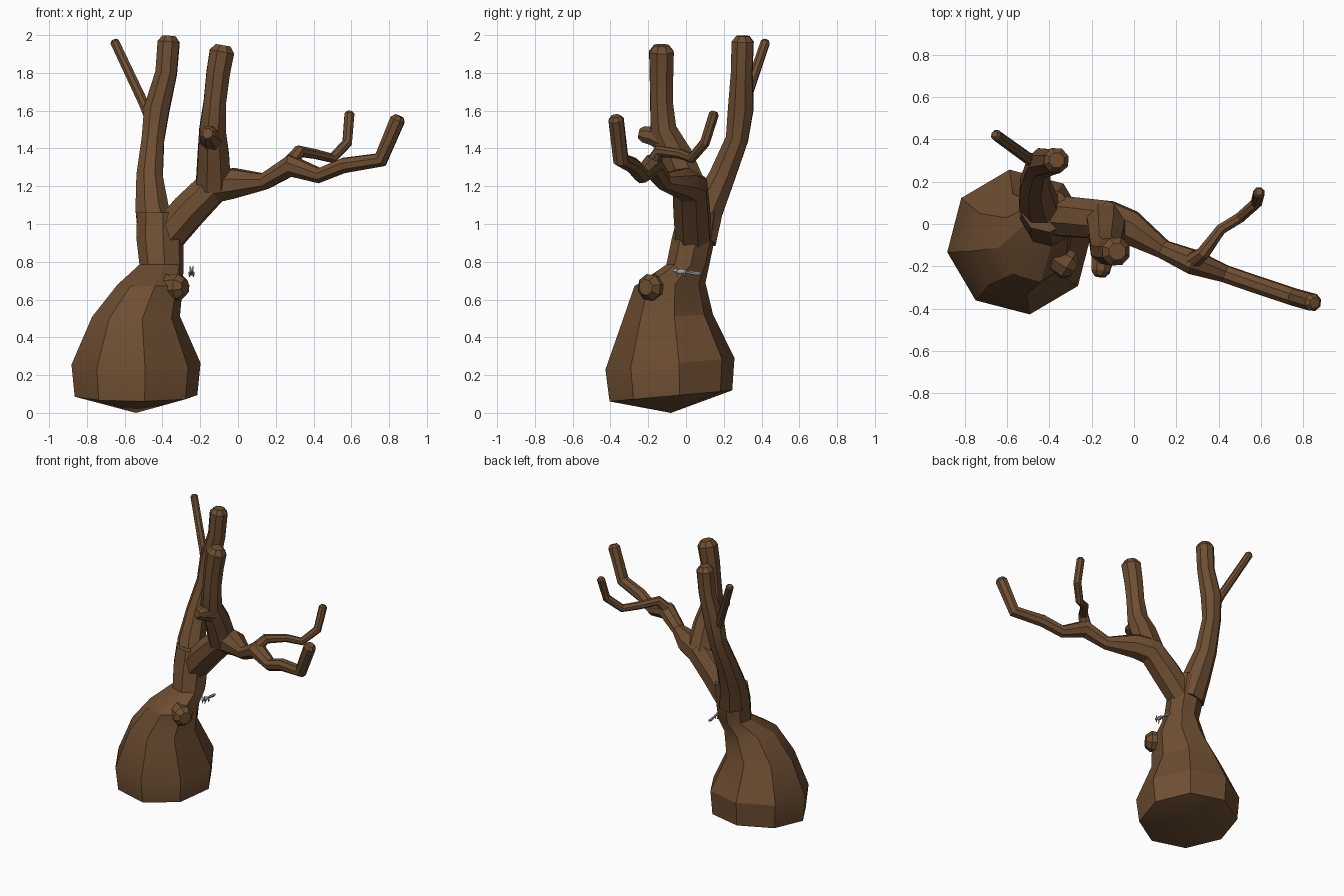
import bpy, bmesh, math
from mathutils import Vector, Matrix


def material(name, rgb):
    m = bpy.data.materials.new(name)
    m.diffuse_color = (*rgb, 1)
    return m


BARK = material("bark_brown", (0.155, 0.076, 0.032))
GREY = material("fur_grey", (0.36, 0.37, 0.38))
DARK = material("dark_grey", (0.10, 0.10, 0.105))


def finish(bm, name, mat):
    bmesh.ops.recalc_face_normals(bm, faces=bm.faces)
    me = bpy.data.meshes.new(name)
    bm.to_mesh(me)
    bm.free()
    ob = bpy.data.objects.new(name, me)
    bpy.context.collection.objects.link(ob)
    me.materials.append(mat)
    bpy.ops.object.select_all(action='DESELECT')
    ob.select_set(True)
    bpy.context.view_layer.objects.active = ob
    bpy.ops.object.shade_smooth_by_angle(angle=math.radians(28))
    return ob


def skin_rings(bm, rings):
    n = len(rings[0])
    for a, b in zip(rings, rings[1:]):
        for i in range(n):
            j = (i + 1) % n
            bm.faces.new((a[i], a[j], b[j], b[i]))


def limb(name, pts, mat=BARK, n=8):
    """Tube through (x, y, z, radius) points with blunt chamfered tip."""
    P = [Vector(p[:3]) for p in pts]
    R = [p[3] for p in pts]
    d = (P[-1] - P[-2]).normalized()
    P.append(P[-1] + d * R[-1] * 0.5)
    R.append(R[-1] * 0.6)
    bm = bmesh.new()
    rings, u = [], None
    for i, p in enumerate(P):
        a = (p - P[i - 1]).normalized() if i else Vector()
        b = (P[i + 1] - p).normalized() if i < len(P) - 1 else Vector()
        t = (a + b).normalized()
        if u is None:
            u = t.orthogonal()
        u = (u - t * u.dot(t)).normalized()
        v = t.cross(u)
        rings.append([bm.verts.new(p + R[i] * (u * math.cos(w) + v * math.sin(w)))
                      for w in (math.tau * (k + 0.5) / n for k in range(n))])
    skin_rings(bm, rings)
    bm.faces.new(rings[0])
    bm.faces.new(rings[-1])
    return finish(bm, name, mat)


# Trunk: tilted octagonal rings (cx, cy, z, rx, ry, slope along y)
bm = bmesh.new()
rings = []
for cx, cy, z, rx, ry, s in [
        (-0.54, -0.08, 0.09, 0.328, 0.328, 0.09),
        (-0.54, -0.085, 0.26, 0.345, 0.345, 0.09),
        (-0.54, -0.095, 0.51, 0.235, 0.24, 0.05),
        (-0.465, -0.085, 0.68, 0.175, 0.19, 0.05),
        (-0.405, 0.01, 0.785, 0.118, 0.115, 0.0),
        (-0.413, 0.04, 0.93, 0.127, 0.115, 0.0),
        (-0.415, 0.065, 1.06, 0.12, 0.105, 0.0)]:
    ring = []
    for k in range(8):
        w = math.radians(8 + 45 * k)
        dy = ry * math.sin(w)
        ring.append(bm.verts.new((cx + rx * math.cos(w), cy + dy, z + s * dy)))
    rings.append(ring)
skin_rings(bm, rings)
bm.faces.new(rings[-1])
pole = bm.verts.new((-0.54, -0.08, 0.0))
for k in range(8):
    bm.faces.new((rings[0][k], rings[0][(k + 1) % 8], pole))
finish(bm, "trunk", BARK)

# Main branches
limb("left_branch", [
    (-0.425, 0.06, 0.92, 0.11), (-0.455, 0.11, 1.08, 0.095), (-0.468, 0.19, 1.25, 0.075),
    (-0.45, 0.27, 1.45, 0.064), (-0.43, 0.29, 1.61, 0.072), (-0.38, 0.295, 1.80, 0.061),
    (-0.367, 0.30, 1.965, 0.062)])
limb("right_limb", [
    (-0.39, 0.04, 0.92, 0.10), (-0.26, 0.03, 1.07, 0.10), (-0.13, 0.02, 1.20, 0.098),
    (-0.02, -0.015, 1.215, 0.085), (0.14, -0.12, 1.225, 0.047), (0.28, -0.18, 1.31, 0.062),
    (0.43, -0.235, 1.257, 0.043), (0.56, -0.28, 1.31, 0.043), (0.755, -0.345, 1.34, 0.043),
    (0.845, -0.37, 1.552, 0.043)])
limb("middle_branch", [
    (-0.13, 0.01, 1.20, 0.10), (-0.13, -0.05, 1.36, 0.09), (-0.135, -0.12, 1.50, 0.075),
    (-0.122, -0.13, 1.65, 0.064), (-0.105, -0.13, 1.80, 0.067), (-0.085, -0.13, 1.912, 0.07)])

# Twigs
limb("left_twig", [
    (-0.46, 0.29, 1.57, 0.04), (-0.50, 0.31, 1.64, 0.028), (-0.652, 0.42, 1.962, 0.026)])
limb("right_twig", [
    (0.27, -0.18, 1.31, 0.045), (0.325, -0.14, 1.385, 0.034), (0.41, -0.025, 1.37, 0.027),
    (0.50, 0.03, 1.348, 0.027), (0.578, 0.10, 1.43, 0.028), (0.59, 0.148, 1.582, 0.028)])

# Broken stubs
limb("upper_stub", [
    (-0.13, -0.09, 1.43, 0.07), (-0.15, -0.17, 1.465, 0.055), (-0.158, -0.225, 1.475, 0.046)])
limb("lower_stub", [
    (-0.43, -0.10, 0.68, 0.075), (-0.36, -0.165, 0.665, 0.066), (-0.31, -0.195, 0.665, 0.072)])


# Small squirrel clinging to the trunk, facing the front
def blob(name, c, s, mat=GREY):
    b = bmesh.new()
    bmesh.ops.create_icosphere(b, subdivisions=2, radius=1)
    bmesh.ops.transform(b, matrix=Matrix.Translation(c) @ Matrix.Diagonal((*s, 1)), verts=b.verts)
    return finish(b, name, mat)


X = -0.246
blob("squirrel_body", (X, -0.025, 0.748), (0.012, 0.028, 0.014))
blob("squirrel_head", (X, -0.056, 0.755), (0.010, 0.015, 0.011))
limb("squirrel_tail", [(X, -0.005, 0.745, 0.006), (X, 0.025, 0.742, 0.009),
                       (X, 0.055, 0.738, 0.011), (X, 0.08, 0.738, 0.008)], GREY, 6)
for side, sx in (("left", -1), ("right", 1)):
    x = X + sx * 0.010
    limb(side + "_squirrel_ear", [(X + sx * 0.006, -0.050, 0.762, 0.004),
                                  (X + sx * 0.008, -0.049, 0.776, 0.002)], GREY, 5)
    limb(side + "_squirrel_front_leg", [(x, -0.042, 0.745, 0.005), (x, -0.05, 0.722, 0.003)], GREY, 5)
    limb(side + "_squirrel_back_leg", [(x, -0.008, 0.745, 0.007), (x, -0.005, 0.722, 0.004)], GREY, 5)
    blob(side + "_squirrel_eye", (X + sx * 0.009, -0.060, 0.758), (0.002, 0.002, 0.002), DARK)
